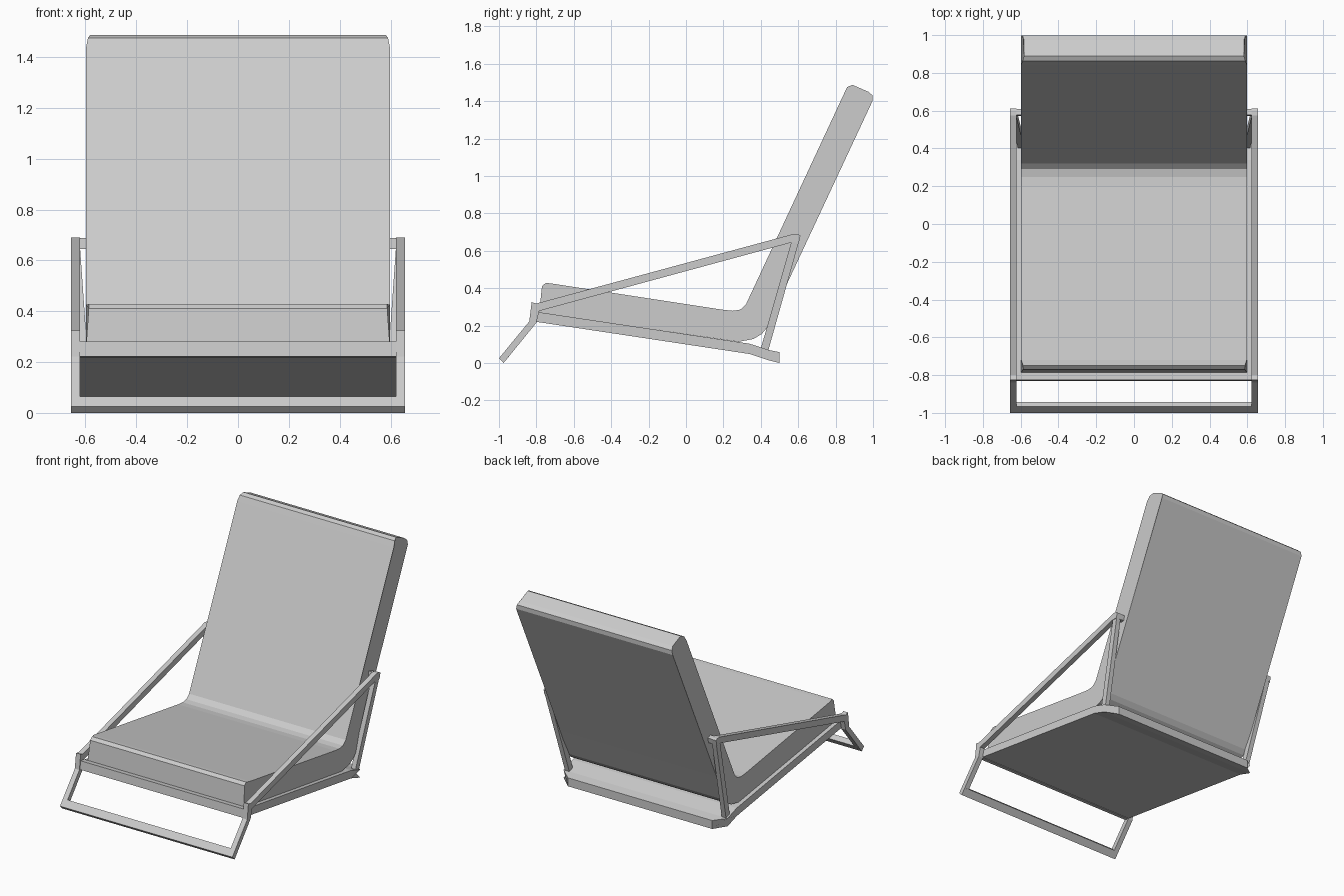
import bpy, bmesh


def prism(name, pts, mirror=False):
    """Side profile of (y, z, x_left, x_right) points turned into a solid."""
    bm = bmesh.new()
    left = [bm.verts.new((p[2], p[0], p[1])) for p in pts]
    right = [bm.verts.new((p[3], p[0], p[1])) for p in pts]
    bm.faces.new(left)
    bm.faces.new(right[::-1])
    n = len(pts)
    for i in range(n):
        j = (i + 1) % n
        bm.faces.new((left[i], right[i], right[j], left[j]))
    bmesh.ops.recalc_face_normals(bm, faces=bm.faces)
    me = bpy.data.meshes.new(name)
    bm.to_mesh(me)
    bm.free()
    ob = bpy.data.objects.new(name, me)
    bpy.context.collection.objects.link(ob)
    if mirror:
        ob.modifiers.new("mirror", 'MIRROR')
    return ob


def centred(profile, w):
    return [(y, z, -w, w) for y, z in profile]


# Padded seat and backrest in one bent cushion, ends slightly drawn in
cushion = [(-.785, .27, .597), (-.77, .41, .587), (-.75, .428, .587),
           (-.72, .425, .597), (.20, .284, .597), (.25, .279, .597),
           (.29, .285, .597), (.32, .312, .597), (.845, 1.44, .597),
           (.862, 1.475, .59), (.89, 1.487, .582), (.975, 1.45, .582),
           (.998, 1.43, .59), (.997, 1.40, .597), (.52, .38, .597),
           (.43, .185, .597), (.405, .155, .597), (.36, .128, .597),
           (.28, .113, .597)]
prism("cushion", [(y, z, -w, w) for y, z, w in cushion])

# Sloping base tray with angled rear corners
base = [(-.80, .22, .625), (.34, .048, .625), (.44, .015, .625),
        (.50, .0, .55), (.50, .058, .55), (.44, .07, .625),
        (.34, .103, .625), (-.79, .272, .625)]
prism("base_tray", [(y, z, -w, w) for y, z, w in base])

# Front rail under the cushion
prism("front_rail", centred([(-.832, .222), (-.80, .217), (-.785, .275), (-.825, .28)], .64))

# Armrest with front post and splayed front foot, one per side
arm = [(-1, .025), (-.975, 0), (-.80, .215), (-.785, .278), (.56, .643),
       (.603, .643), (.612, .68), (.60, .688), (.575, .69), (-.80, .318),
       (-.825, .325), (-.838, .222)]
prism("arm_and_front_leg", [(y, z, .622, .657) for y, z in arm], mirror=True)

# Foot bar joining the front legs on the ground
prism("foot_bar", centred([(-1, .025), (-.975, 0), (-.942, .04), (-.967, .065)], .64))

# Rear legs leaning inward down to the base
prism("rear_leg", [(.567, .66, .622, .655), (.607, .66, .622, .655),
                   (.438, .06, .58, .613), (.395, .06, .58, .613)], mirror=True)

# Cross bar carrying the backrest
prism("back_cross_bar", centred([(.572, .645), (.603, .645), (.610, .68), (.577, .688)], .64))
